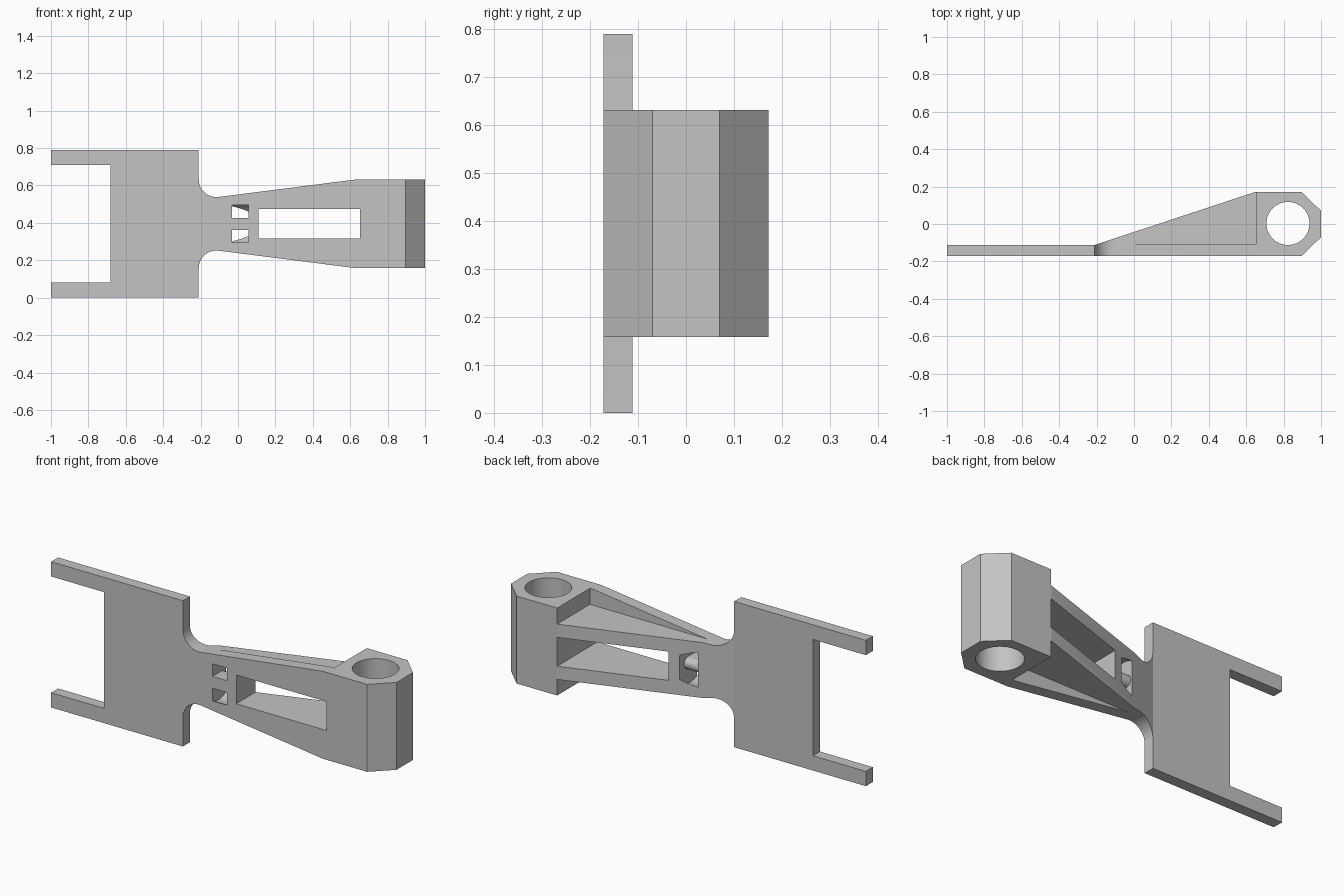
import bpy
import bmesh
from math import cos, sin, radians
from mathutils import Vector

if "Cube" in bpy.data.objects:
    bpy.data.objects.remove(bpy.data.objects["Cube"], do_unlink=True)

MID = 0.395                 # height of the mirror plane
FRONT, BACK = -0.172, 0.172

grey = bpy.data.materials.new("plain_grey")
grey.use_nodes = True
grey.diffuse_color = (0.55, 0.55, 0.55, 1)
grey.node_tree.nodes["Principled BSDF"].inputs["Base Color"].default_value = (0.55, 0.55, 0.55, 1)


def prism(name, points, axis, low, high):
    """Extrude an (x, other) outline, or (y, z) for axis x, along the axis."""
    place = {
        "x": lambda a, b: (low, a, b),
        "y": lambda a, b: (a, low, b),
        "z": lambda a, b: (a, b, low),
    }[axis]
    shift = Vector([high - low if c == axis else 0 for c in "xyz"])
    bm = bmesh.new()
    face = bm.faces.new([bm.verts.new(place(*p)) for p in points])
    new = bmesh.ops.extrude_face_region(bm, geom=[face])["geom"]
    verts = [g for g in new if isinstance(g, bmesh.types.BMVert)]
    bmesh.ops.translate(bm, verts=verts, vec=shift)
    bmesh.ops.recalc_face_normals(bm, faces=bm.faces)
    mesh = bpy.data.meshes.new(name)
    bm.to_mesh(mesh)
    bm.free()
    mesh.materials.append(grey)
    obj = bpy.data.objects.new(name, mesh)
    bpy.context.collection.objects.link(obj)
    return obj


def rect(a0, a1, b0, b1):
    return [(a0, b0), (a1, b0), (a1, b1), (a0, b1)]


def arc(ca, cb, ra, rb, start, end, steps):
    angles = [radians(start + (end - start) * i / steps) for i in range(steps + 1)]
    return [(ca + ra * cos(t), cb + rb * sin(t)) for t in angles]


def combine(target, tool, operation="DIFFERENCE"):
    """Apply a boolean and discard the tool."""
    mod = target.modifiers.new("shape", "BOOLEAN")
    mod.operation, mod.object, mod.solver = operation, tool, "EXACT"
    bpy.context.view_layer.update()
    result = bpy.data.meshes.new_from_object(
        target.evaluated_get(bpy.context.evaluated_depsgraph_get()))
    target.modifiers.clear()
    target.data = result
    bpy.data.objects.remove(tool, do_unlink=True)


# Plan profile: thin plate, sloping back, chamfered boss
plan = [(-1, FRONT), (0.895, FRONT), (1, -0.07), (1, 0.07), (0.895, BACK),
        (0.65, BACK), (-0.21, -0.112), (-1, -0.112)]
bracket = prism("hinge_bracket", plan, "z", 0, 2 * MID)

# Front outline: wide plate, filleted neck, tapering arm
upper = [(-1.1, 0.9), (-0.21, 0.9)]
upper += arc(-0.115, 0.633, 0.095, 0.095, 180, 277, 16)
upper += [(0.63, 0.632), (1.1, 0.632)]
lower = [(x, 2 * MID - z) for x, z in reversed(upper)]
combine(bracket, prism("outline", upper + lower, "y", -0.3, 0.3), "INTERSECT")

# Notch between the two prongs, and the long slot in the arm
combine(bracket, prism("notch", rect(-1.2, -0.683, 0.08, 0.71), "y", -0.3, 0.3))
combine(bracket, prism("slot", rect(0.11, 0.652, 0.317, 0.473), "y", -0.3, 0.3))

# Bore through the boss
combine(bracket, prism("bore", arc(0.823, 0.003, 0.115, 0.115, 0, 354.375, 63), "z", -0.1, 1))

# Pockets above and below the web
for z0, z1 in ((0.545, 0.75), (0.04, 0.245)):
    combine(bracket, prism("pocket", rect(-0.1, 0.652, z0, z1), "y", -0.108, 0.3))

# Curved strap channel looping round a rounded core
channel = prism("channel", arc(-0.118, MID, 0.114, 0.114, 0, 354.375, 63), "x", -0.033, 0.055)
core = [(-0.4, MID - 0.032)] + arc(-0.095, MID, 0.032, 0.032, -90, 90, 16) + [(-0.4, MID + 0.032)]
combine(channel, prism("core", core, "x", -0.2, 0.2))
combine(bracket, channel)

bpy.context.view_layer.objects.active = bracket
bracket.select_set(True)
bpy.ops.object.shade_smooth_by_angle(angle=radians(25))
